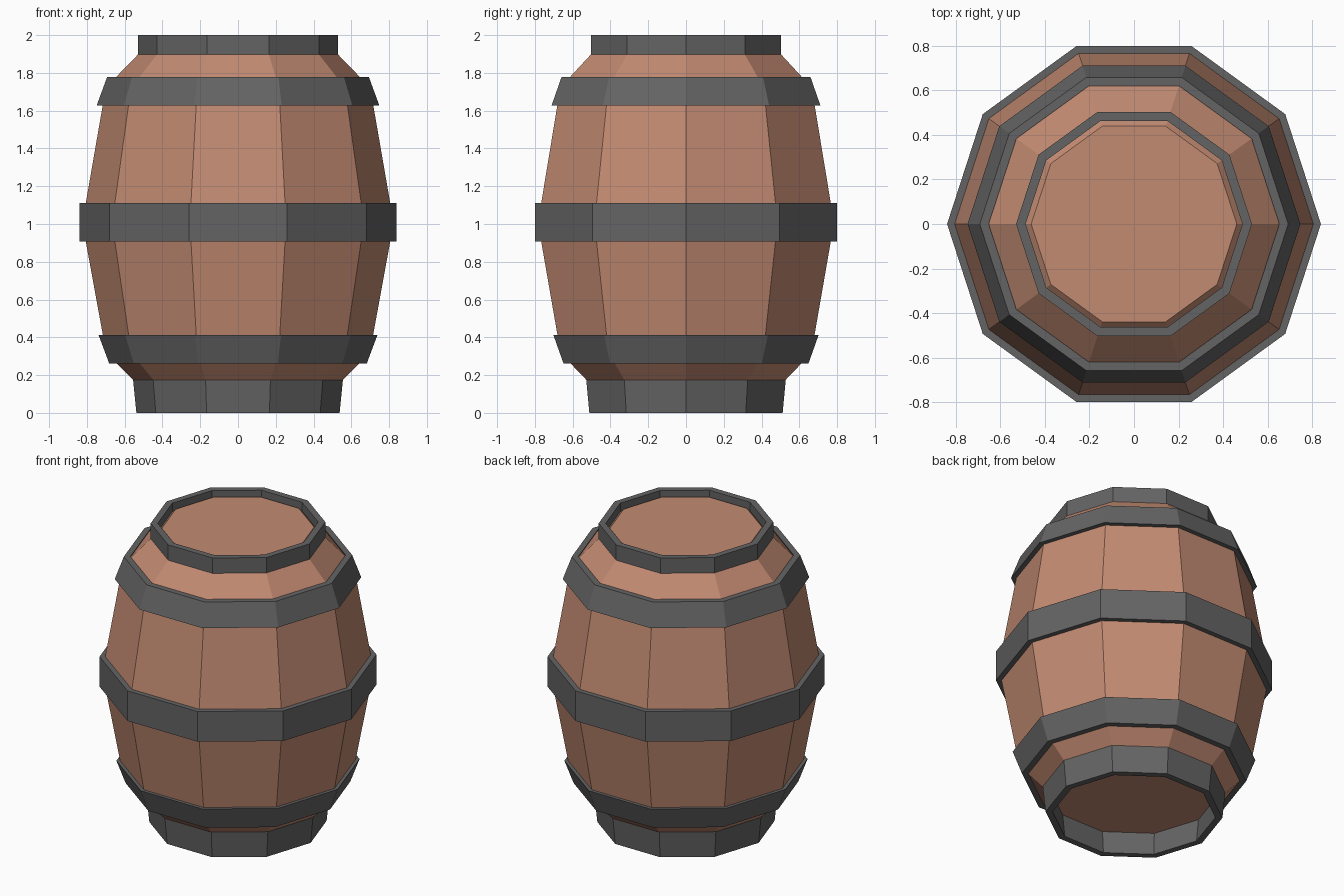
import bpy, bmesh, math

SIDES = 10

cube = bpy.data.objects.get("Cube")
if cube:
    bpy.data.objects.remove(cube, do_unlink=True)


def make_material(name, rgb):
    mat = bpy.data.materials.new(name)
    mat.use_nodes = True
    color = (*rgb, 1)
    mat.diffuse_color = color
    bsdf = mat.node_tree.nodes["Principled BSDF"]
    bsdf.inputs["Base Color"].default_value = color
    bsdf.inputs["Roughness"].default_value = 0.8
    return mat


wood = make_material("warm wood", (0.54, 0.256, 0.168))
iron = make_material("dark iron", (0.127, 0.127, 0.127))


def lathe(name, profile, mat, ring=False):
    """Turn a (radius, z) profile; a ring joins its ends, a solid caps them."""
    bm = bmesh.new()
    loops = []
    for r, z in profile:
        angles = [math.tau * i / SIDES for i in range(SIDES)]
        loops.append([bm.verts.new((r * math.cos(a), r * math.sin(a), z)) for a in angles])
    pairs = list(zip(loops, loops[1:]))
    if ring:
        pairs.append((loops[-1], loops[0]))
    else:
        bm.faces.new(loops[0])
        bm.faces.new(loops[-1])
    for low, high in pairs:
        for i in range(SIDES):
            j = (i + 1) % SIDES
            bm.faces.new((low[i], low[j], high[j], high[i]))
    bmesh.ops.recalc_face_normals(bm, faces=bm.faces)
    mesh = bpy.data.meshes.new(name)
    bm.to_mesh(mesh)
    bm.free()
    mesh.materials.append(mat)
    obj = bpy.data.objects.new(name, mesh)
    bpy.context.collection.objects.link(obj)
    return obj


def hoop(name, r_low, z_low, r_high, z_high, thickness):
    profile = [(r_low, z_low), (r_high, z_high),
               (r_high - thickness, z_high), (r_low - thickness, z_low)]
    return lathe(name, profile, iron, ring=True)


# Wooden body, tapering to a flat lid inside the top hoop
lathe("barrel_body", [
    (0.535, 0.155), (0.56, 0.18), (0.698, 0.317),
    (0.806, 0.908), (0.806, 1.11), (0.7, 1.722), (0.462, 1.967)], wood)

# Iron hoops, from bottom to top
hoop("base_hoop", 0.538, 0.0, 0.556, 0.182, 0.043)
hoop("lower_hoop", 0.682, 0.262, 0.738, 0.412, 0.04)
hoop("middle_hoop", 0.84, 0.908, 0.84, 1.11, 0.04)
hoop("upper_hoop", 0.748, 1.628, 0.693, 1.778, 0.04)
hoop("top_hoop", 0.53, 1.897, 0.53, 2.0, 0.043)
